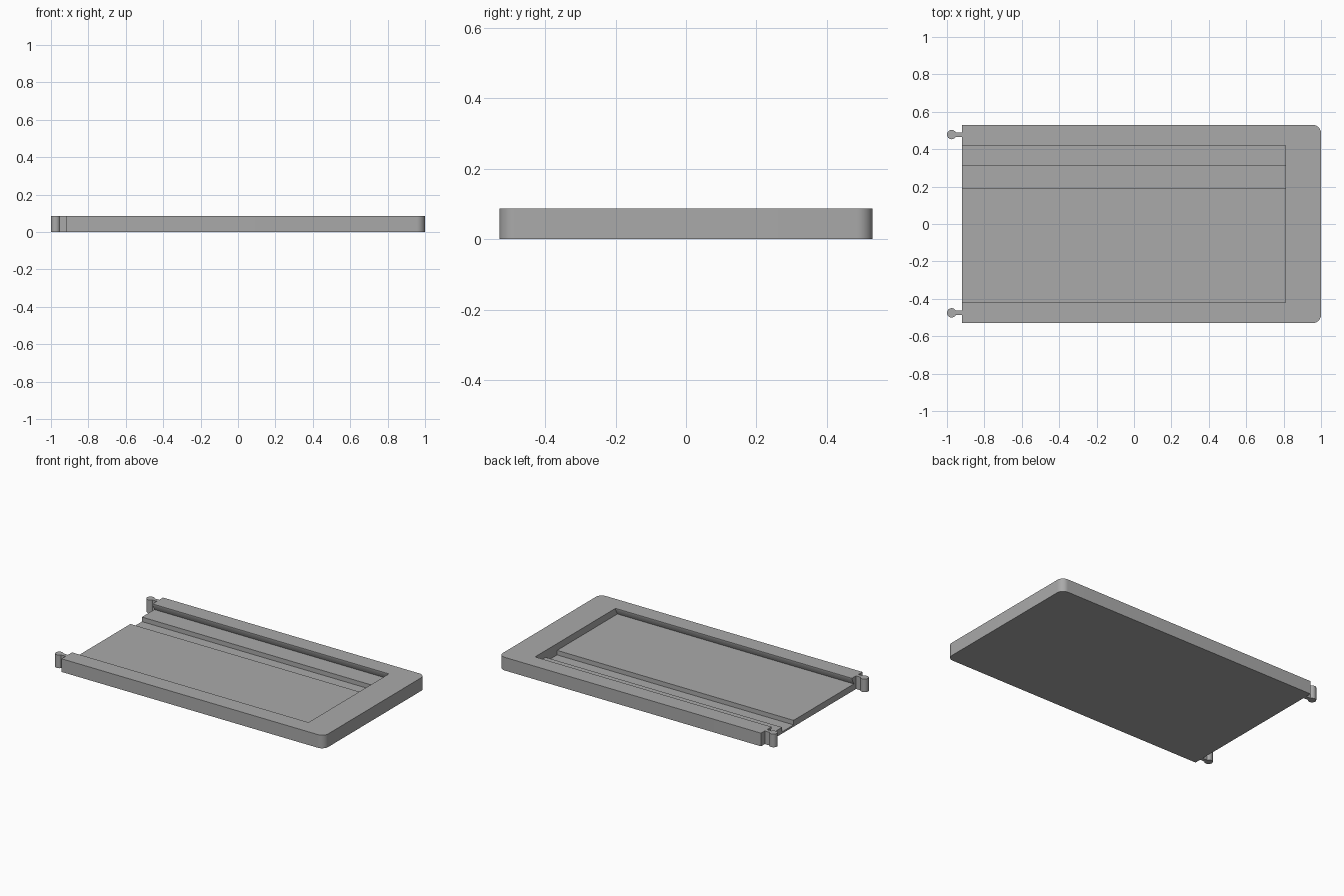
import bpy, bmesh, math
from mathutils import Vector

cube = bpy.data.objects.get("Cube")
if cube:
    bpy.data.objects.remove(cube, do_unlink=True)

HEIGHT = 0.087
LEFT, RIGHT, HALF = -0.92, 1.0, 0.53

grey = bpy.data.materials.new("plain grey")
grey.use_nodes = True
colour = (0.4, 0.4, 0.4, 1)
grey.diffuse_color = colour
grey.node_tree.nodes["Principled BSDF"].inputs["Base Color"].default_value = colour


def prism(name, points, sweep):
    """Extrude a closed outline along a vector."""
    bm = bmesh.new()
    face = bm.faces.new([bm.verts.new(p) for p in points])
    moved = bmesh.ops.extrude_face_region(bm, geom=[face])["geom"]
    verts = [v for v in moved if isinstance(v, bmesh.types.BMVert)]
    bmesh.ops.translate(bm, vec=Vector(sweep), verts=verts)
    bmesh.ops.recalc_face_normals(bm, faces=bm.faces)
    mesh = bpy.data.meshes.new(name)
    bm.to_mesh(mesh)
    bm.free()
    mesh.materials.append(grey)
    obj = bpy.data.objects.new(name, mesh)
    bpy.context.collection.objects.link(obj)
    return obj


def arc(cx, cy, radius, start, end, steps):
    """Points on a horizontal arc, angles in degrees."""
    angles = [math.radians(start + (end - start) * i / steps) for i in range(steps + 1)]
    return [(cx + radius * math.cos(a), cy + radius * math.sin(a), 0) for a in angles]


def smooth(obj):
    bpy.ops.object.select_all(action="DESELECT")
    obj.select_set(True)
    bpy.context.view_layer.objects.active = obj
    bpy.ops.object.shade_smooth_by_angle(angle=math.radians(30))


# Tray body, rounded at the closed end
R = 0.045
outline = [(LEFT, HALF, 0), (LEFT, -HALF, 0)]
outline += arc(RIGHT - R, -HALF + R, R, -90, 0, 10)
outline += arc(RIGHT - R, HALF - R, R, 0, 90, 10)
tray = prism("tray_body", outline, (0, 0, HEIGHT))

# Sliding-lid pocket: undercut rails, raised floor and a lower channel
FLOOR, CHANNEL, TOP = 0.042, 0.012, HEIGHT + 0.05
section = [(-0.42, TOP), (-0.42, HEIGHT - 0.008), (-0.44, FLOOR),
           (0.19, FLOOR), (0.19, CHANNEL), (0.31, CHANNEL), (0.31, FLOOR),
           (0.44, FLOOR), (0.42, HEIGHT - 0.008), (0.42, TOP)]
start = LEFT - 0.1
cutter = prism("pocket_cutter", [(start, y, z) for y, z in section], (0.81 - start, 0, 0))
cutter.hide_render = True
cutter.hide_set(True)

cut = tray.modifiers.new("pocket", "BOOLEAN")
cut.operation = "DIFFERENCE"
cut.solver = "EXACT"
cut.object = cutter
bpy.context.view_layer.objects.active = tray
tray.select_set(True)
bpy.ops.object.modifier_apply(modifier=cut.name)
bpy.data.objects.remove(cutter, do_unlink=True)
smooth(tray)

# Round connector posts with narrow necks at the open end
for name, y in (("back_connector", 0.478), ("front_connector", -0.475)):
    points = arc(-0.975, y, 0.025, 30, 330, 20)
    points += [(LEFT + 0.002, y - 0.0125, 0), (LEFT + 0.002, y + 0.0125, 0)]
    smooth(prism(name, points, (0, 0, HEIGHT)))
